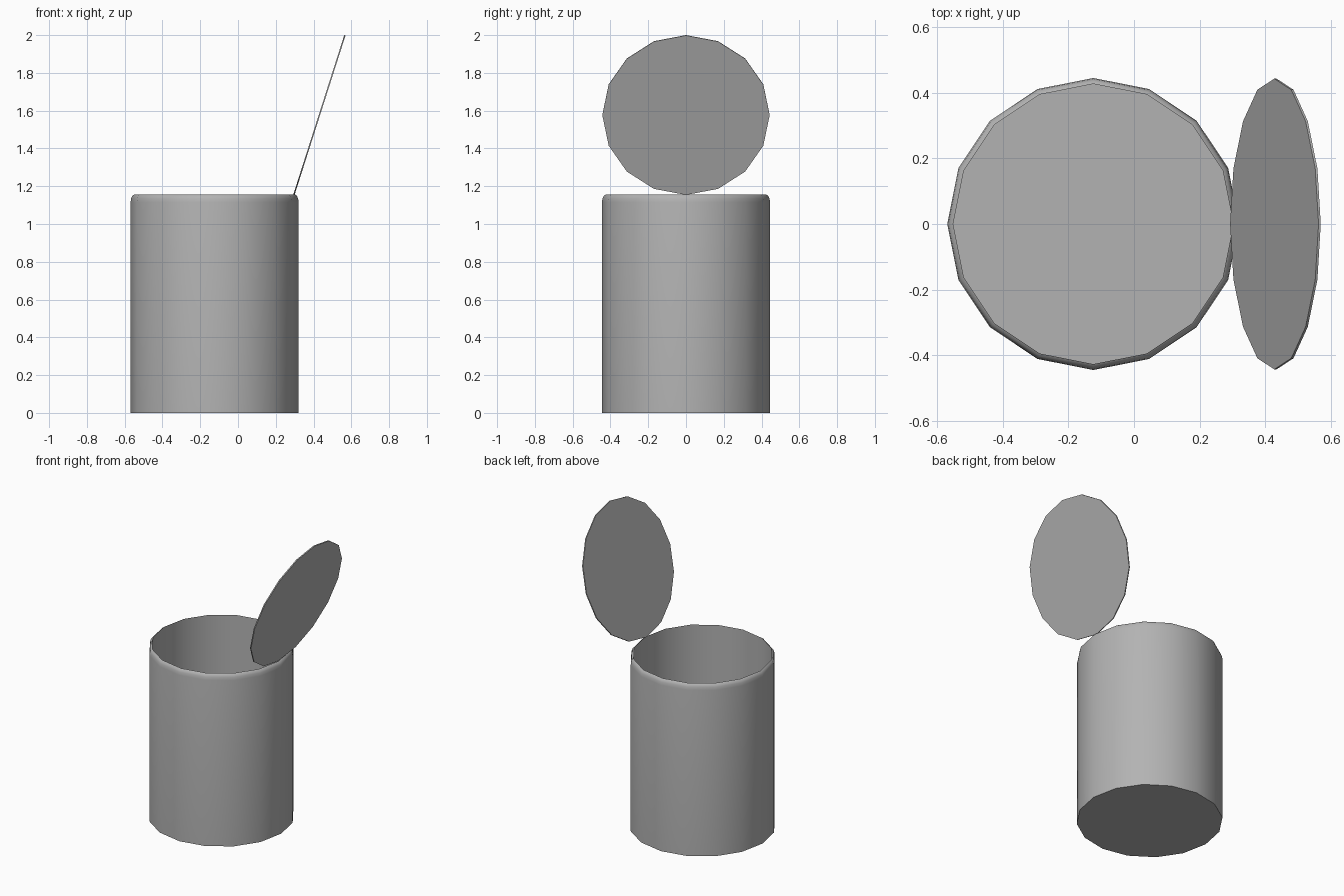
import bpy, bmesh, math

if "Cube" in bpy.data.objects:
    bpy.data.objects.remove(bpy.data.objects["Cube"])

SIDES = 16
R = 0.445

# Mid-grey used by both parts
grey = bpy.data.materials.new("mid_grey")
grey.diffuse_color = (0.45, 0.45, 0.45, 1)
grey.use_nodes = True
grey.node_tree.nodes["Principled BSDF"].inputs["Base Color"].default_value = grey.diffuse_color


def ring(bm, r, z):
    return [bm.verts.new((r * math.cos(2 * math.pi * i / SIDES),
                          r * math.sin(2 * math.pi * i / SIDES), z))
            for i in range(SIDES)]


def turned(name, profile, location, tilt=0.0):
    """Low-sided turned part from (radius, z) points, closed at both ends."""
    bm = bmesh.new()
    rings = [ring(bm, r, z) for r, z in profile]
    for a, b in zip(rings, rings[1:]):
        for i in range(SIDES):
            j = (i + 1) % SIDES
            bm.faces.new((a[i], a[j], b[j], b[i]))
    bm.faces.new(rings[0][::-1])
    bm.faces.new(rings[-1])
    mesh = bpy.data.meshes.new(name)
    bm.to_mesh(mesh)
    bm.free()
    mesh.materials.append(grey)
    obj = bpy.data.objects.new(name, mesh)
    bpy.context.collection.objects.link(obj)
    obj.location = location
    obj.rotation_euler = (0, tilt, 0)
    bpy.ops.object.select_all(action='DESELECT')
    obj.select_set(True)
    bpy.context.view_layer.objects.active = obj
    bpy.ops.object.shade_smooth_by_angle(angle=math.radians(50))
    return obj


# Open can: outer wall, rounded rim, inner wall, floor
turned("can_body", [(R, 0), (R, 1.115), (0.442, 1.135), (0.436, 1.149),
                    (0.427, 1.155), (0.427, 0.01)], (-0.124, 0, 0))

# Opened lid: thin disc standing on the rim, leaning outwards
turned("can_lid", [(0.443, -0.0035), (0.443, 0.0035)], (0.431, 0, 1.577),
       tilt=-math.atan2(0.845, 0.27))
